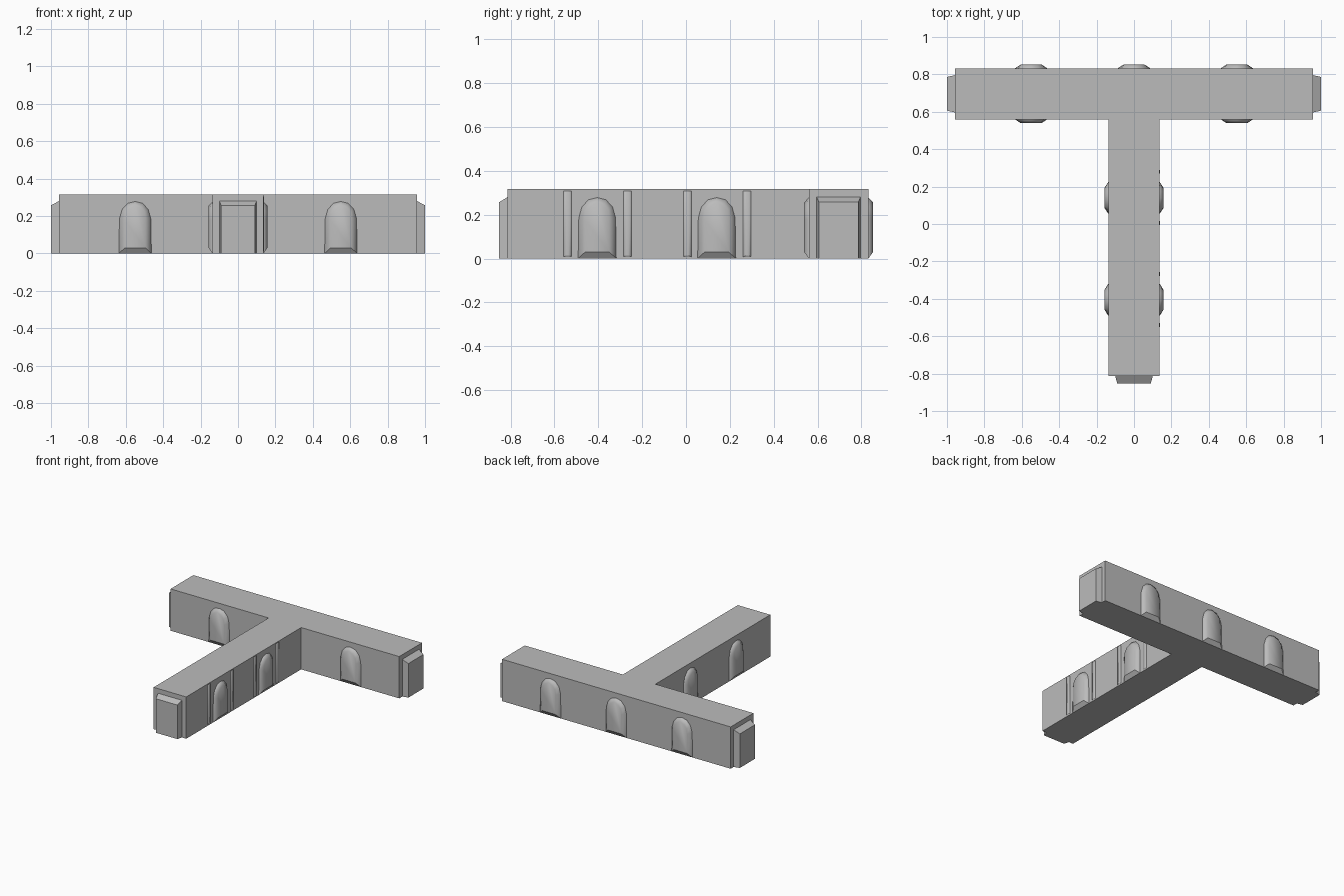
import bpy, bmesh, math
from mathutils import Matrix

if "Cube" in bpy.data.objects:
    bpy.data.objects.remove(bpy.data.objects["Cube"])

stone = bpy.data.materials.new("stone_grey")
stone.diffuse_color = (0.5, 0.5, 0.5, 1)
stone.use_nodes = True
stone.node_tree.nodes["Principled BSDF"].inputs["Base Color"].default_value = stone.diffuse_color


def finish(name, bm):
    bmesh.ops.recalc_face_normals(bm, faces=bm.faces)
    me = bpy.data.meshes.new(name)
    bm.to_mesh(me)
    bm.free()
    me.materials.append(stone)
    ob = bpy.data.objects.new(name, me)
    bpy.context.collection.objects.link(ob)
    return ob


def raised(name, base, front, depth, x, y, angle, smooth=False):
    """Loft from a base outline on the wall to a front outline standing proud.
    Outlines are (across, up) with the first and last points at the bottom;
    local -y is outward, turned by angle about z."""
    bm = bmesh.new()
    a = [bm.verts.new((u, 0.01, v)) for u, v in base]      # sunk into the wall
    b = [bm.verts.new((u, 0, v)) for u, v in base]
    c = [bm.verts.new((u, -depth, v)) for u, v in front]
    n = len(base)
    for lo, hi in ((a, b), (b, c)):
        for i in range(n):
            j = (i + 1) % n
            f = bm.faces.new((lo[i], lo[j], hi[j], hi[i]))
            f.smooth = smooth and i != n - 1               # bottom slope stays flat
    bm.faces.new(c).smooth = smooth
    bm.faces.new(a)
    bm.transform(Matrix.Translation((x, y, 0)) @ Matrix.Rotation(math.radians(angle), 4, 'Z'))
    return finish(name, bm)


def mirrored(half):
    """Complete a left half outline that ends on the centre line."""
    return half + [(-u, v) for u, v in reversed(half) if u != 0]


# T-shaped wall block
H, W, X, YB, YF, YE = 0.316, 0.136, 0.956, 0.832, 0.56, -0.813
bm = bmesh.new()
outline = [(-X, YF), (-W, YF), (-W, YE), (W, YE), (W, YF), (X, YF), (X, YB), (-X, YB)]
face = bm.faces.new([bm.verts.new((x, y, 0)) for x, y in outline])
ext = bmesh.ops.extrude_face_region(bm, geom=[face])
bmesh.ops.translate(bm, vec=(0, 0, H), verts=[v for v in ext["geom"] if isinstance(v, bmesh.types.BMVert)])
finish("wall_block", bm)

# Tapered connector plugs on the three ends
plug_base = mirrored([(-0.1, 0), (-0.1, 0.281)])
plug_front = mirrored([(-0.09, 0), (-0.09, 0.257)])
YC = (YB + YF) / 2
raised("plug_front", plug_base, plug_front, YE + 0.852, 0, YE, 0)
raised("plug_right", plug_base, plug_front, 1 - X, X, YC, 90)
raised("plug_left", plug_base, plug_front, 1 - X, -X, YC, -90)

# Bevelled arch panels on the long walls
arch_base = mirrored([(-0.087, 0), (-0.084, 0.185), (-0.07, 0.235), (-0.04, 0.268), (0, 0.278)])
arch_front = mirrored([(-0.055, 0.03), (-0.055, 0.175), (-0.052, 0.215), (-0.032, 0.242), (0, 0.256)])
spots = [(x, YB, 180) for x in (-0.55, 0, 0.55)]
spots += [(x, YF, 0) for x in (-0.55, 0.55)]
spots += [(s * W, y, s * 90) for s in (-1, 1) for y in (-0.405, 0.14)]
for i, (x, y, ang) in enumerate(spots):
    raised(f"arch_panel_{i + 1}", arch_base, arch_front, 0.021, x, y, ang, True)

# Barely raised upright ribs on the right side of the stem
for i in range(4):
    y = -0.54 + i * 0.273
    raised(f"upright_rib_{i + 1}", mirrored([(-0.018, 0.008), (-0.018, 0.308)]),
           mirrored([(-0.004, 0.014), (-0.004, 0.302)]), 0.003, W, y, 90, True)
